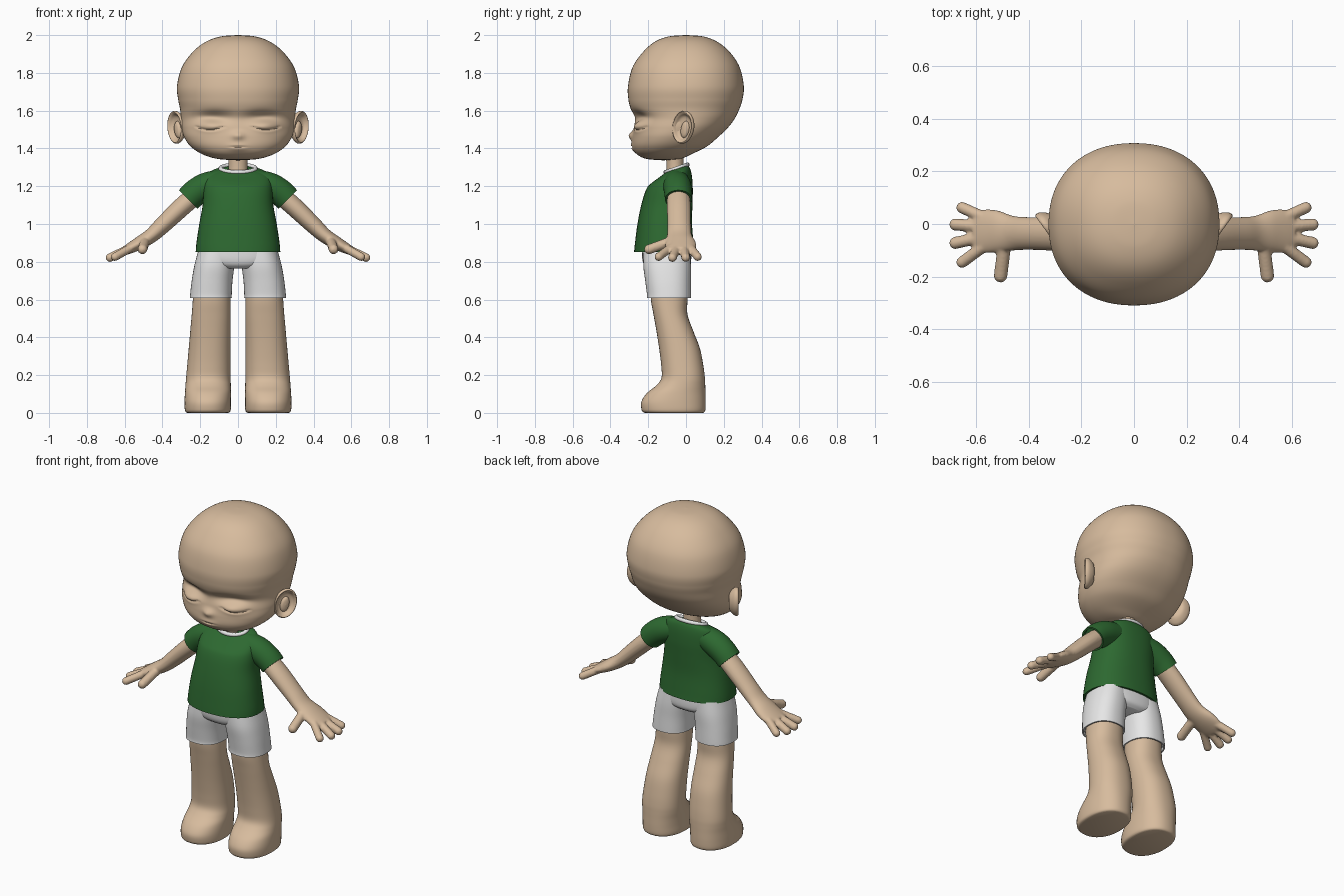
import bpy
import bmesh
from math import cos, sin, pi, exp
from mathutils import Matrix, Vector

if "Cube" in bpy.data.objects:
    bpy.data.objects.remove(bpy.data.objects["Cube"], do_unlink=True)


def material(name, rgb):
    m = bpy.data.materials.new(name)
    m.use_nodes = True
    m.diffuse_color = (*rgb, 1)
    m.node_tree.nodes["Principled BSDF"].inputs["Base Color"].default_value = (*rgb, 1)
    return m


SKIN = material("warm skin", (0.68, 0.50, 0.34))
GREEN = material("shirt green", (0.026, 0.14, 0.03))
WHITE = material("cloth white", (0.80, 0.80, 0.80))


def spline(keys, steps):
    """Catmull-Rom samples through tuples of equal length."""
    pts = [keys[0], *keys, keys[-1]]
    out = []
    for a, b, c, d in zip(pts, pts[1:], pts[2:], pts[3:]):
        for i in range(steps):
            t = i / steps
            out.append([0.5 * (2 * q + (r - p) * t + (2 * p - 5 * q + 4 * r - s) * t * t
                               + (3 * q - p - 3 * r + s) * t ** 3)
                        for p, q, r, s in zip(a, b, c, d)])
    return out + [list(keys[-1])]


def loft(bm, keys, steps=5, segs=48, power=2.0, along=False, tilt=None, hem=0):
    """Skin oval rings (x, y, z, radius_u, radius_v); along=True turns rings to the path."""
    rings = []
    path = spline(keys, steps)
    for i, (x, y, z, ru, rv) in enumerate(path):
        u, v = Vector((1, 0, 0)), Vector((0, 1, 0))
        if along:
            a, b = path[max(i - 1, 0)], path[min(i + 1, len(path) - 1)]
            u, v = Vector((0, 1, 0)), Vector((a[2] - b[2], 0, b[0] - a[0])).normalized()
        ring = []
        for k in range(segs):
            c, s = cos(2 * pi * k / segs), sin(2 * pi * k / segs)
            c = abs(c) ** (2 / power) * (1 if c > 0 else -1)
            s = abs(s) ** (2 / power) * (1 if s > 0 else -1)
            p = Vector((x, y, z)) + u * ru * c + v * rv * s
            if tilt:
                p.z += tilt(p, y)
            ring.append(bm.verts.new(p))
        rings.append(ring)
    faces = []
    for a, b in zip(rings, rings[1:]):
        for k in range(segs):
            n = (k + 1) % segs
            faces.append(bm.faces.new((a[k], a[n], b[n], b[k])))
    caps = [bm.faces.new(rings[0]), bm.faces.new(rings[-1])]
    bmesh.ops.recalc_face_normals(bm, faces=faces + caps)
    if hem:
        # recessed opening at the first ring
        bmesh.ops.inset_region(bm, faces=caps[:1], thickness=hem, depth=0)
        bmesh.ops.inset_region(bm, faces=caps[:1], thickness=0.001, depth=-0.02)


def finish(name, bm, mat, mirror=False, fuse=False):
    me = bpy.data.meshes.new(name)
    bm.to_mesh(me)
    bm.free()
    ob = bpy.data.objects.new(name, me)
    bpy.context.collection.objects.link(ob)
    me.materials.append(mat)
    bpy.ops.object.select_all(action="DESELECT")
    ob.select_set(True)
    bpy.context.view_layer.objects.active = ob
    bpy.ops.object.shade_smooth_by_angle(angle=0.8)
    if fuse:
        r = ob.modifiers.new("Fuse", "REMESH")
        r.mode, r.voxel_size, r.use_smooth_shade = "VOXEL", 0.006, True
        s = ob.modifiers.new("Soften", "SMOOTH")
        s.factor, s.iterations = 0.5, 5
    if mirror:
        ob.modifiers.new("Mirror", "MIRROR").use_mirror_merge = False
    return ob


def part(name, keys, mat, mirror=False, **kw):
    bm = bmesh.new()
    loft(bm, keys, **kw)
    return finish(name, bm, mat, mirror)


# Head: height, half width, front y, back y
skull = [(2.0, .002, -.002, .002), (1.993, .09, -.09, .09), (1.965, .17, -.165, .165),
         (1.91, .24, -.228, .232), (1.83, .297, -.283, .284), (1.73, .323, -.307, .306),
         (1.66, .317, -.305, .299), (1.61, .307, -.293, .283), (1.56, .302, -.272, .259),
         (1.51, .299, -.276, .222), (1.46, .285, -.284, .17), (1.41, .25, -.283, .11),
         (1.37, .19, -.26, .03), (1.345, .11, -.21, -.03), (1.337, .002, -.122, -.118)]
bm = bmesh.new()
loft(bm, [(0, (f + b) / 2, z, w, (b - f) / 2) for z, w, f, b in skull],
     steps=12, segs=128, power=2.2)


def bump(x, z, cx, cz, sx, sz):
    return exp(-((x - cx) / sx) ** 2 - ((z - cz) / sz) ** 2)


# Face relief: sockets, closed lids, lash crease, nose, lips
for v in bm.verts:
    if v.co.y < -0.08:
        x, z = abs(v.co.x), v.co.z
        d = .030 * bump(x, z, .13, 1.565, .085, .032)
        d -= .026 * bump(x, z, .15, 1.525, .06, .032)
        lash = 1.497 + .018 * ((x - .15) / .07) ** 2
        if abs(x - .15) < .072:
            d += .009 * exp(-((z - lash) / .006) ** 2)
        d -= .020 * bump(x, z, 0, 1.468, .028, .022)
        d -= .010 * bump(x, z, 0, 1.405, .05, .022)
        d += .010 * bump(x, z, 0, 1.408, .035, .005)
        v.co.y += d
finish("head", bm, SKIN)

# Ears: shallow bowls turned outward and forward
bowl = [(.01, -.04), (.55, -.038), (.9, -.016), (1, .002), (.93, .012), (.82, .006),
        (.6, -.012), (.01, -.016)]
bm = bmesh.new()
loft(bm, [(0, 0, h, .066 * r, .088 * r) for r, h in bowl], segs=40)
loft(bm, [(.004, -.012, h, .026 * r, .046 * r)
          for r, h in ((.8, -.03), (1, -.014), (.7, -.002), (.02, .002))], segs=24)
turn = Matrix(((.585, 0, .81), (.81, 0, -.585), (0, 1, 0))).to_4x4()
bm.transform(Matrix.Translation((.328, -.014, 1.512)) @ turn @ Matrix.Rotation(-.22, 4, "Z"))
finish("ears", bm, SKIN, mirror=True)

# Neck
part("neck", [(0, -.055, 1.22, .06, .05), (0, -.058, 1.3, .05, .045),
              (0, -.06, 1.42, .055, .05)], SKIN, segs=32)


# Shirt: height, half width, front y
def neckline(p, cy):
    return .32 * (p.y - cy) * max(0, min(1, (p.z - 1.2) / .09))


shirt = [(.852, .224, -.275), (.90, .22, -.27), (1.0, .205, -.257), (1.1, .187, -.237),
         (1.18, .183, -.212), (1.235, .175, -.176), (1.272, .15, -.135), (1.292, .10, -.108)]
backs = (.045, .04, .032, .034, .036, .032, .022, .008)
part("shirt_body", [(0, (f + b) / 2, z, w, (b - f) / 2) for (z, w, f), b in zip(shirt, backs)],
     GREEN, power=2.3, tilt=neckline, hem=.012)
part("shirt_sleeves", [(.264, -.04, 1.130, .071, .069), (.225, -.042, 1.166, .073, .072),
                       (.165, -.046, 1.200, .074, .073), (.08, -.05, 1.225, .066, .066)],
     GREEN, mirror=True, along=True, hem=.01)

# Collar: thin ribbed ring following the neckline
bm = bmesh.new()
rows = []
for i in range(64):
    a = 2 * pi * i / 64
    out = Vector((cos(a), sin(a), 0))
    mid = Vector((.092 * cos(a), -.05 + .058 * sin(a), 1.294 + .02 * sin(a)))
    fat = .011 + .001 * (i % 2)
    rows.append([bm.verts.new(mid + fat * (out * cos(t) + Vector((0, 0, sin(t)))))
                 for t in [2 * pi * j / 10 for j in range(10)]])
for i, row in enumerate(rows):
    nxt = rows[(i + 1) % len(rows)]
    for j in range(10):
        k = (j + 1) % 10
        bm.faces.new((row[j], nxt[j], nxt[k], row[k]))
bmesh.ops.recalc_face_normals(bm, faces=bm.faces[:])
finish("collar", bm, WHITE)

# Arms and hands, fused into one skin
bm = bmesh.new()
loft(bm, [(.2, -.04, 1.175, .058, .05), (.3, -.038, 1.088, .063, .05),
          (.4, -.036, .993, .062, .045), (.46, -.035, .938, .066, .039),
          (.52, -.028, .9, .08, .035), (.575, -.028, .87, .082, .028),
          (.605, -.03, .856, .072, .022)], along=True, segs=40)
digits = [((.57, .025, .872), (.652, .062, .826), .023), ((.58, -.01, .868), (.678, -.002, .822), .024),
          ((.58, -.05, .868), (.678, -.072, .822), .024), ((.57, -.085, .872), (.652, -.145, .826), .023),
          ((.49, -.07, .912), (.506, -.196, .866), .027)]
for start, tip, radius in digits:
    for i in range(13):
        spot = Vector(start).lerp(Vector(tip), i / 12)
        bmesh.ops.create_icosphere(bm, subdivisions=2, radius=radius,
                                   matrix=Matrix.Translation(spot))
finish("arms", bm, SKIN, mirror=True, fuse=True)

# Shorts: hips and two wide legs
part("shorts_hips", [(0, -.1, .765, .12, .1), (0, -.1, .785, .18, .122), (0, -.102, .82, .212, .13),
                     (0, -.105, .89, .208, .13)], WHITE, power=2.4)
part("shorts_legs", [(.144, -.09, .608, .111, .117), (.143, -.09, .63, .110, .117),
                     (.137, -.095, .7, .108, .121), (.125, -.1, .78, .106, .126),
                     (.11, -.102, .86, .1, .122)], WHITE, mirror=True, power=2.3, hem=.008)

# Legs and feet: height, centre x, half width, front y, back y
leg = [(.70, .137, .095, -.19, .01), (.6, .139, .1, -.186, .008), (.52, .142, .103, -.172, .008),
       (.43, .146, .107, -.156, .04), (.34, .15, .111, -.142, .074), (.25, .154, .115, -.131, .092),
       (.185, .157, .118, -.13, .1), (.145, .158, .12, -.158, .102), (.105, .159, .122, -.207, .103),
       (.06, .16, .123, -.236, .104), (.02, .16, .122, -.236, .103), (.005, .16, .117, -.228, .098),
       (0, .16, .108, -.216, .09)]
part("legs", [(x, (f + b) / 2, z, w, (b - f) / 2) for z, x, w, f, b in leg],
     SKIN, mirror=True, power=2.25)
